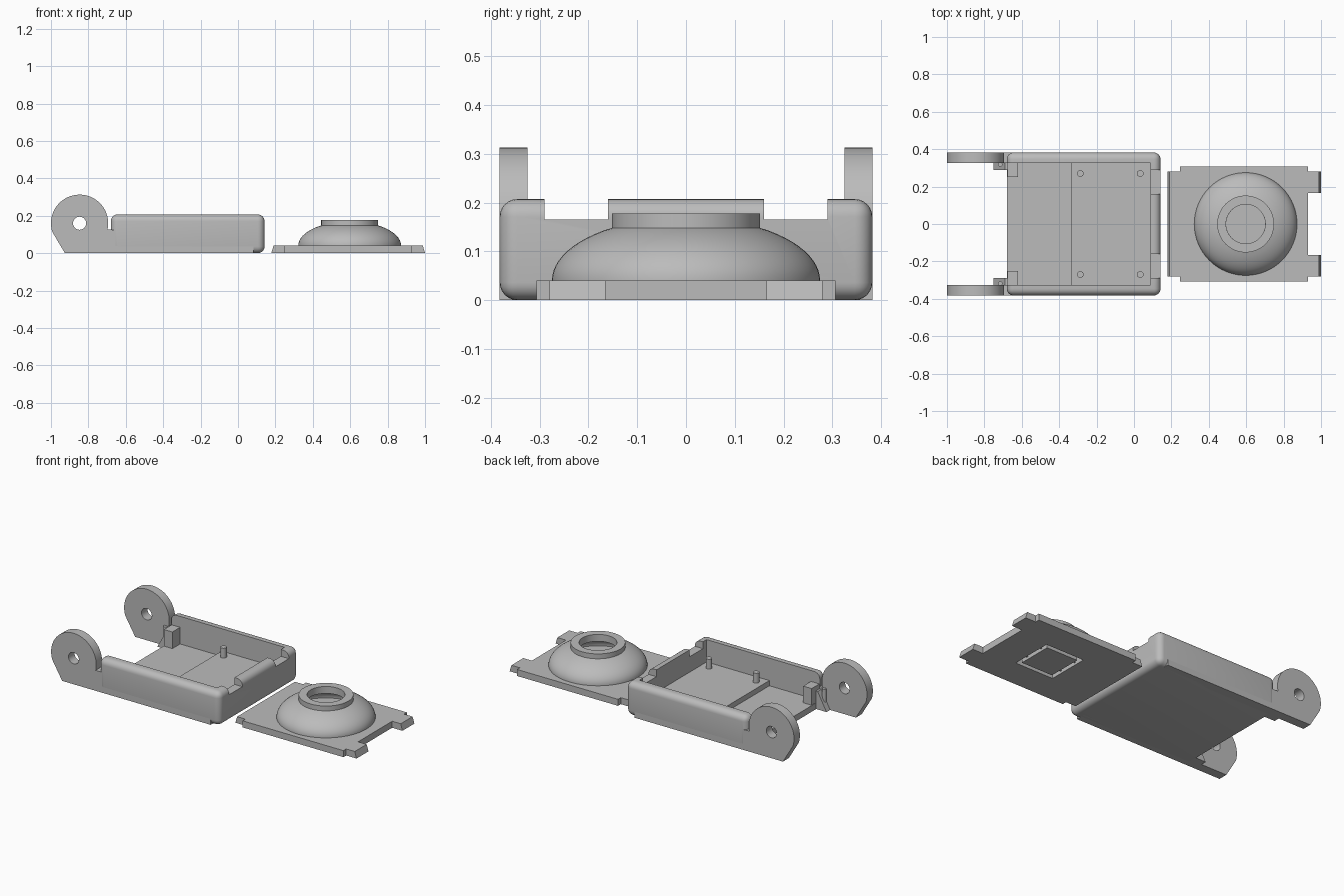
import bpy, bmesh, math
from mathutils import Matrix, Vector

if "Cube" in bpy.data.objects:
    bpy.data.objects.remove(bpy.data.objects["Cube"])

grey = bpy.data.materials.new("plain grey")
grey.diffuse_color = (0.5, 0.5, 0.5, 1)
grey.use_nodes = True
grey.node_tree.nodes["Principled BSDF"].inputs["Base Color"].default_value = grey.diffuse_color


def finish(bm, name, smooth=False):
    bmesh.ops.recalc_face_normals(bm, faces=bm.faces)
    me = bpy.data.meshes.new(name)
    bm.to_mesh(me)
    bm.free()
    ob = bpy.data.objects.new(name, me)
    bpy.context.collection.objects.link(ob)
    me.materials.append(grey)
    if smooth:
        shade(ob)
    return ob


def shade(ob):
    bpy.ops.object.select_all(action='DESELECT')
    ob.select_set(True)
    bpy.context.view_layer.objects.active = ob
    bpy.ops.object.shade_smooth_by_angle(angle=math.radians(30))


def box_bm(x0, x1, y0, y1, z0, z1):
    bm = bmesh.new()
    m = Matrix.Translation(((x0 + x1) / 2, (y0 + y1) / 2, (z0 + z1) / 2))
    m = m @ Matrix.Diagonal((x1 - x0, y1 - y0, z1 - z0, 1))
    bmesh.ops.create_cube(bm, size=1, matrix=m)
    return bm


def box(name, *b):
    return finish(box_bm(*b), name)


def cylinder(name, x, y, r, z0, z1):
    bm = bmesh.new()
    bmesh.ops.create_cone(bm, cap_ends=True, segments=24, radius1=r, radius2=r, depth=z1 - z0,
                          matrix=Matrix.Translation((x, y, (z0 + z1) / 2)))
    return finish(bm, name, True)


def prism(name, pts, direction, smooth=False):
    """Extrude a closed outline of 3D points along a direction."""
    bm = bmesh.new()
    f = bm.faces.new([bm.verts.new(p) for p in pts])
    r = bmesh.ops.extrude_face_region(bm, geom=[f])
    bmesh.ops.translate(bm, vec=direction, verts=[v for v in r["geom"] if isinstance(v, bmesh.types.BMVert)])
    return finish(bm, name, smooth)


def cut(ob, cutters):
    for c in cutters:
        c.hide_render = True
        m = ob.modifiers.new("cut", 'BOOLEAN')
        m.operation, m.solver, m.object = 'DIFFERENCE', 'EXACT', c
        bpy.context.view_layer.objects.active = ob
        bpy.ops.object.modifier_apply(modifier=m.name)
        bpy.data.objects.remove(c, do_unlink=True)
    shade(ob)


# Tray: rounded box, open on top and at the hinge end
bm = box_bm(-0.68, 0.142, -0.382, 0.382, 0, 0.207)
edges = [e for e in bm.edges if not all(v.co.x < -0.6 and v.co.z < 0.01 for v in e.verts)]
bmesh.ops.bevel(bm, geom=edges, offset=0.036, segments=6, profile=0.5, affect='EDGES')
tray = finish(bm, "tray")
cut(tray, [box("cutter", -0.34, 0.088, -0.325, 0.325, 0.07, 0.4),
           box("cutter", -0.8, -0.338, -0.325, 0.325, 0.038, 0.4),
           box("cutter", 0.05, 0.2, 0.16, 0.29, 0.165, 0.4),
           box("cutter", 0.05, 0.2, -0.29, -0.16, 0.165, 0.4)])

# Mirrored details: hinge ears with a long straight foot, gussets, pins, blocks, posts
for s, side in ((1, "back"), (-1, "front")):
    cx, cz, r = -0.847, 0.16, 0.153
    y0, dy = s * 0.325, Vector((0, s * 0.057, 0))
    a0, a1 = math.radians(-13), math.radians(198)
    pts = [(-0.925, y0, 0), (0.082, y0, 0), (0.082, y0, 0.038), (-0.655, y0, 0.038), (-0.655, y0, 0.125)]
    for i in range(41):
        a = a0 + (a1 - a0) * i / 40
        pts.append((cx + r * math.cos(a), y0, cz + r * math.sin(a)))
    ear = prism(side + " hinge ear", pts, dy)
    hole = [(cx + 0.035 * math.cos(t * math.tau / 32), s * 0.2, cz + 0.035 * math.sin(t * math.tau / 32))
            for t in range(32)]
    cut(ear, [prism("cutter", hole, Vector((0, s * 0.3, 0)))])

    prism(side + " gusset", [(-0.75, s * 0.29, 0), (-0.67, s * 0.29, 0),
                             (-0.67, s * 0.29, 0.11), (-0.69, s * 0.29, 0.11)], Vector((0, s * 0.037, 0)))
    cylinder(side + " stop pin", -0.715, s * 0.318, 0.012, 0.03, 0.125)
    ya, yb = sorted((s * 0.25, s * 0.33))
    box(side + " end block", -0.677, -0.62, ya, yb, 0.01, 0.14)
    for x in (-0.287, 0.033):
        cylinder(side + " post", x, s * 0.27, 0.018, 0.06, 0.13)

# Cover plate with end lip and two tabs, ends slightly sloped
half = [(0.93, 0.165), (1.0, 0.165), (1.0, 0.28), (0.93, 0.28), (0.93, 0.307),
        (0.246, 0.307), (0.246, 0.28), (0.178, 0.28)]
outline = [(x, y, 0) for x, y in half] + [(x, -y, 0) for x, y in reversed(half)]
plate = prism("cover plate", outline, Vector((0, 0, 0.04)))
for v in plate.data.vertices:
    if v.co.z > 0.02:
        if v.co.x > 0.99:
            v.co.x -= 0.012
        elif v.co.x < 0.2:
            v.co.x += 0.012
# Square opening under the dome, mostly filled by a loose square plug
c = 0.597
cut(plate, [box("cutter", c - 0.13, c + 0.13, -0.13, 0.13, -0.1, 0.1)])
box("square plug", c - 0.106, c + 0.106, -0.106, 0.106, 0, 0.04)
for s in (-1, 1):
    box("plug bridge", c - 0.135, c + 0.135, s * 0.06 - 0.005, s * 0.06 + 0.005, 0.015, 0.035)

# Hollow dome with an open collar, turned from a profile
profile = [(0.105, 0.178), (0.152, 0.178), (0.152, 0.148)]
for i in range(1, 13):
    t = math.radians(56.4) * (1 - i / 12)
    profile.append((0.275 * math.cos(t), 0.04 + 0.13 * math.sin(t)))
profile += [(0.275, 0.036), (0.25, 0.036)]
for i in range(9):
    t = math.radians(65.2) * i / 8
    profile.append((0.25 * math.cos(t), 0.04 + 0.105 * math.sin(t)))
profile.append(profile[0])
bm = bmesh.new()
vs = [bm.verts.new((c + x, 0, z)) for x, z in profile]
es = [bm.edges.new(p) for p in zip(vs, vs[1:])]
bmesh.ops.spin(bm, geom=vs + es, cent=(c, 0, 0), axis=(0, 0, 1), angle=math.tau, steps=64, use_duplicate=False)
bmesh.ops.remove_doubles(bm, verts=bm.verts, dist=0.0002)
finish(bm, "dome", True)
